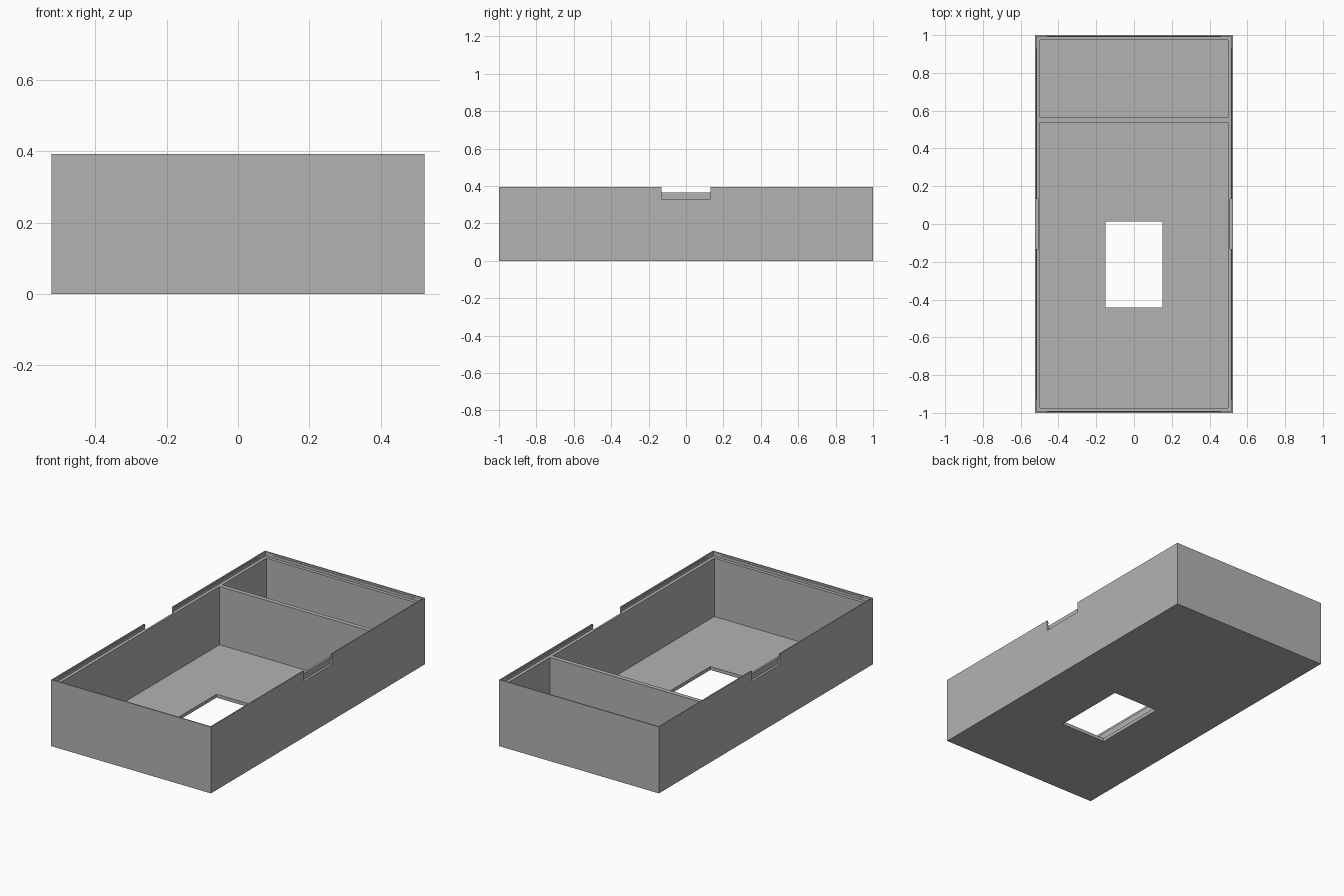
import bpy
from mathutils import Vector

cube = bpy.data.objects.get("Cube")
if cube:
    bpy.data.objects.remove(cube, do_unlink=True)

W, L, H = 0.523, 1.0, 0.393        # half width, half length, height
WALL, LIP, FLOOR = 0.026, 0.007, 0.02
LEDGE = 0.365                      # height of the lid ledge and divider
IN_X, IN_Y = W - WALL, L - WALL

grey = bpy.data.materials.new("plain grey")
grey.use_nodes = True
colour = (0.45, 0.45, 0.45, 1)
grey.diffuse_color = colour
grey.node_tree.nodes["Principled BSDF"].inputs["Base Color"].default_value = colour


def box(name, low, high):
    low, high = Vector(low), Vector(high)
    bpy.ops.mesh.primitive_cube_add(size=1, location=(low + high) / 2)
    obj = bpy.context.object
    obj.name = name
    obj.scale = high - low
    bpy.ops.object.transform_apply(location=True, rotation=True, scale=True)
    obj.data.materials.append(grey)
    return obj


def cut(target, low, high):
    cutter = box("cutter", low, high)
    cutter.hide_render = True
    mod = target.modifiers.new("cut", "BOOLEAN")
    mod.operation = "DIFFERENCE"
    mod.solver = "EXACT"
    mod.object = cutter
    bpy.context.view_layer.objects.active = target
    bpy.ops.object.modifier_apply(modifier=mod.name)
    bpy.data.objects.remove(cutter, do_unlink=True)


# Tray with a thin lip around the lid recess
tray = box("tray", (-W, -L, 0), (W, L, H))
cut(tray, (LIP - W, LIP - L, LEDGE), (W - LIP, L - LIP, H + 0.1))

# Large and small compartments, leaving the divider between them
for y0, y1 in ((-IN_Y, 0.537), (0.563, IN_Y)):
    cut(tray, (-IN_X, y0, FLOOR), (IN_X, y1, H + 0.05))

# Window in the floor
cut(tray, (-0.15, -0.442, -0.1), (0.15, 0.013, 0.1))

# Finger notches in both long sides
for side in (-1, 1):
    x0, x1 = sorted((side * 0.509, side * (W + 0.1)))
    cut(tray, (x0, -0.132, 0.33), (x1, 0.132, H + 0.1))

# Fine snap ridges inside the lip, stopping short of the corners
RIDGE, Z0, Z1 = 0.003, 0.376, 0.383
for side, label in ((-1, "right"), (1, "left")):
    x0, x1 = sorted((side * (W - LIP - RIDGE), side * (W - LIP)))
    for y0, y1, end in ((-0.93, -0.132, "front"), (0.132, 0.93, "back")):
        box(f"{label}_{end}_ridge", (x0, y0, Z0), (x1, y1, Z1))
for side, label in ((-1, "front"), (1, "back")):
    y0, y1 = sorted((side * (L - LIP - RIDGE), side * (L - LIP)))
    box(f"{label}_ridge", (-0.46, y0, Z0), (0.46, y1, Z1))
